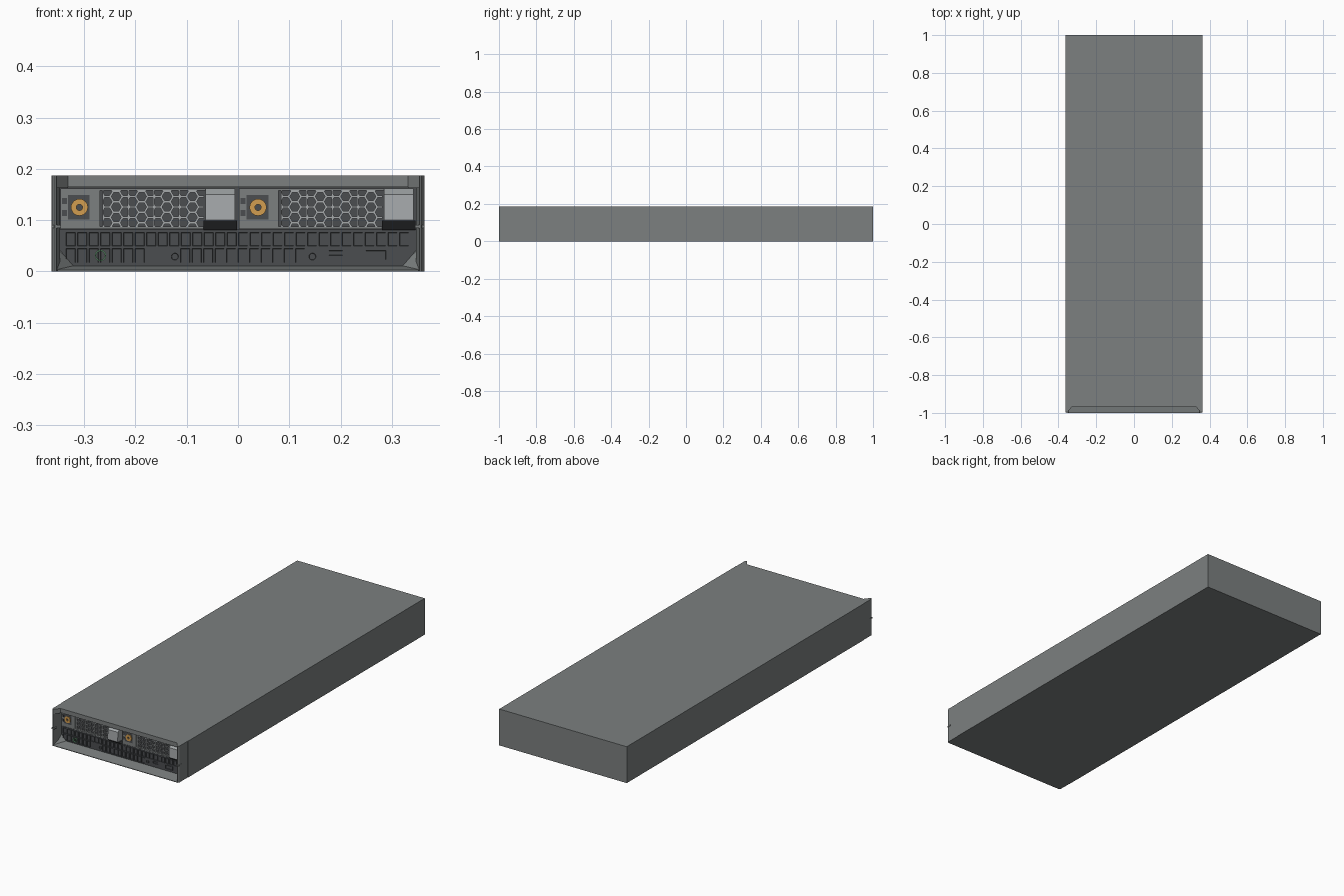
import bpy, bmesh, math
from mathutils import Vector

if "Cube" in bpy.data.objects:
    bpy.data.objects.remove(bpy.data.objects["Cube"])


def material(name, rgb):
    m = bpy.data.materials.new(name)
    m.diffuse_color = (*rgb, 1)
    m.use_nodes = True
    m.node_tree.nodes["Principled BSDF"].inputs["Base Color"].default_value = m.diffuse_color
    return m


MID = material("mid_grey", (0.2, 0.215, 0.215))
DARK = material("dark_grey", (0.07, 0.075, 0.08))
LIGHT = material("light_grey", (0.38, 0.4, 0.41))
ORANGE = material("orange", (0.65, 0.34, 0.08))
GREEN = material("green", (0.15, 0.4, 0.2))


def finish(name, bm, mat):
    bmesh.ops.recalc_face_normals(bm, faces=bm.faces)
    me = bpy.data.meshes.new(name)
    bm.to_mesh(me)
    bm.free()
    ob = bpy.data.objects.new(name, me)
    me.materials.append(mat)
    bpy.context.collection.objects.link(ob)
    return ob


def add_prism(bm, pts, axis, a, b):
    """Extrude a 2D outline along x (y,z), y (x,z) or z (x,y)."""
    def at(p, t):
        return {"x": (t, *p), "y": (p[0], t, p[1]), "z": (*p, t)}[axis]
    lo = [bm.verts.new(at(p, a)) for p in pts]
    hi = [bm.verts.new(at(p, b)) for p in pts]
    n = len(pts)
    caps = [bm.faces.new(lo), bm.faces.new(hi)]
    for i in range(n):
        j = (i + 1) % n
        bm.faces.new((lo[i], lo[j], hi[j], hi[i]))
    return caps


def prism(name, pts, axis, a, b, mat=MID):
    bm = bmesh.new()
    add_prism(bm, pts, axis, a, b)
    return finish(name, bm, mat)


def rect(x0, x1, z0, z1):
    return [(x0, z0), (x1, z0), (x1, z1), (x0, z1)]


def box(name, x0, x1, y0, y1, z0, z1, mat=MID):
    return prism(name, rect(x0, x1, z0, z1), "y", y0, y1, mat)


def circle(cx, cz, r, n=24):
    return [(cx + r * math.cos(math.tau * i / n), cz + r * math.sin(math.tau * i / n)) for i in range(n)]


def sockets(name, outlines, front, mat=DARK, rim=0.0015, depth=0.006):
    """Raised frames with a sunken centre."""
    bm = bmesh.new()
    for pts in outlines:
        face = add_prism(bm, pts, "y", front, -0.93)[0]
        bm.normal_update()
        bmesh.ops.inset_region(bm, faces=[face], thickness=rim, use_even_offset=True)
        bmesh.ops.translate(bm, verts=face.verts, vec=(0, depth, 0))
    return finish(name, bm, mat)


# Chassis and front surround
box("chassis", -0.363, 0.363, -0.925, 1, 0, 0.187)
box("top_lip", -0.332, 0.332, -0.97, -0.92, 0.165, 0.187)
prism("bottom_lip", [(-1, 0), (-1, 0.003), (-0.94, 0.011), (-0.92, 0.011), (-0.92, 0)], "x", -0.352, 0.352)
for s, side in ((-1, "left"), (1, "right")):
    ear = [(0.3615, -0.92), (0.3615, -0.992), (0.357, -1), (0.354, -1), (0.347, -0.965), (0.347, -0.92)]
    prism(side + "_ear", [(s * x, y) for x, y in ear], "z", 0, 0.187)
    wedge = [(0.353, -0.998), (0.331, -0.97), (0.331, -0.92), (0.353, -0.92)]
    prism(side + "_top_wedge", [(s * x, y) for x, y in wedge], "z", 0.163, 0.187)
    # sloped corner gusset
    bm = bmesh.new()
    pts = [(0.355, -1, 0.002), (0.352, -0.938, 0.045), (0.318, -0.938, 0.009), (0.352, -0.938, 0)]
    bmesh.ops.convex_hull(bm, input=[bm.verts.new((s * x, y, z)) for x, y, z in pts])
    finish(side + "_corner_gusset", bm, MID)
    xs = sorted((s * 0.345, s * 0.363))
    box(side + "_latch_tab", *xs, -0.998, -0.978, 0.085, 0.091)

# Port panel
prism("port_panel", [(-0.347, 0.082), (0.347, 0.082), (0.351, 0.045), (0.32, 0.01),
                     (-0.32, 0.01), (-0.351, 0.045)], "y", -0.94, -0.92, DARK)


def port_row(x0, count, z0, z1):
    return [rect(x0 + i * 0.0224, x0 + i * 0.0224 + 0.018, z0, z1) for i in range(count)]


sockets("upper_ports", port_row(-0.335, 30, 0.05, 0.076), -0.943)
sockets("lower_ports", port_row(-0.335, 7, 0.017, 0.045) + port_row(-0.112, 11, 0.017, 0.045), -0.943)
sockets("small_sockets", [rect(0.177, 0.204, 0.031, 0.041), rect(0.249, 0.288, 0.023, 0.041),
                          circle(-0.123, 0.029, 0.007, 12), circle(0.145, 0.029, 0.007, 12)], -0.943)


def ring(name, cx, cz, outer, inner, y0, y1, mat):
    bm = bmesh.new()
    n = 24
    loops = [[bm.verts.new((x, y, z)) for x, z in circle(cx, cz, r, n)]
             for r, y in ((outer, y0), (outer, y1), (inner, y1), (inner, y0))]
    for k in range(4):
        a, b = loops[k], loops[(k + 1) % 4]
        for i in range(n):
            j = (i + 1) % n
            bm.faces.new((a[i], a[j], b[j], b[i]))
    return finish(name, bm, mat)


ring("green_indicator", -0.268, 0.031, 0.011, 0.0085, -0.946, -0.938, GREEN)


# Honeycomb grille section, tiled hexagon rings trimmed to a rectangle
def grille(name, x0, x1, z0, z1):
    bm = bmesh.new()
    R, r = 0.0118, 0.0094
    for c in range(-1, 5):
        for k in range(-1, 6):
            cx = x0 + 0.007 + c * 1.5 * R
            cz = z0 + 0.008 + (k + 0.5 * (c % 2)) * math.sqrt(3) * R
            o, i = ([bm.verts.new((x, -0.942, z)) for x, z in circle(cx, cz, q, 6)] for q in (R, r))
            for a in range(6):
                b = (a + 1) % 6
                bm.faces.new((o[a], o[b], i[b], i[a]))
    for co, no in (((x0, 0, 0), (-1, 0, 0)), ((x1, 0, 0), (1, 0, 0)),
                   ((0, 0, z0), (0, 0, -1)), ((0, 0, z1), (0, 0, 1))):
        bmesh.ops.bisect_plane(bm, geom=bm.verts[:] + bm.edges[:] + bm.faces[:],
                               plane_co=Vector(co), plane_no=Vector(no), clear_outer=True)
    bmesh.ops.remove_doubles(bm, verts=bm.verts, dist=0.0001)
    ext = bmesh.ops.extrude_face_region(bm, geom=bm.faces[:])
    bmesh.ops.translate(bm, vec=(0, 0.004, 0),
                        verts=[v for v in ext["geom"] if isinstance(v, bmesh.types.BMVert)])
    return finish(name, bm, LIGHT)


# Two power supply modules
for n, dx in enumerate((0, 0.348), 1):
    p = "supply_%d_" % n
    box(p + "backing", dx - 0.347, dx + 0.001, -0.931, -0.92, 0.081, 0.164, DARK)
    box(p + "inlet_block", dx - 0.346, dx - 0.272, -0.94, -0.92, 0.083, 0.162)
    box(p + "inlet_plate", dx - 0.331, dx - 0.289, -0.942, -0.93, 0.101, 0.149, DARK)
    ring(p + "inlet_ring", dx - 0.309, 0.125, 0.0165, 0.006, -0.946, -0.938, ORANGE)
    for i, z in enumerate((0.108, 0.131)):
        box(p + "button_%d" % i, dx - 0.343, dx - 0.333, -0.942, -0.93, z, z + 0.012, DARK)
    # frame around the grilles
    box(p + "frame_top", dx - 0.272, dx - 0.063, -0.941, -0.92, 0.158, 0.162)
    box(p + "frame_bottom", dx - 0.272, dx - 0.063, -0.941, -0.92, 0.083, 0.088)
    box(p + "frame_side", dx - 0.272, dx - 0.269, -0.941, -0.92, 0.083, 0.162)
    for i in range(4):
        x = dx - 0.262 + i * 0.0495
        grille(p + "grille_%d" % i, x, x + 0.047, 0.087, 0.159)
        box(p + "grille_bar_%d" % i, x - 0.0025, x, -0.943, -0.92, 0.087, 0.159, LIGHT)
    # handle with sloped top and underside
    prism(p + "handle", [(-0.92, 0.162), (-0.945, 0.162), (-0.968, 0.15), (-0.97, 0.1),
                         (-0.945, 0.083), (-0.92, 0.083)], "x", dx - 0.063, dx - 0.006, LIGHT)
    prism(p + "handle_underside", [(-0.92, 0.098), (-0.969, 0.0995), (-0.945, 0.081), (-0.92, 0.081)],
          "x", dx - 0.067, dx - 0.002, DARK)
